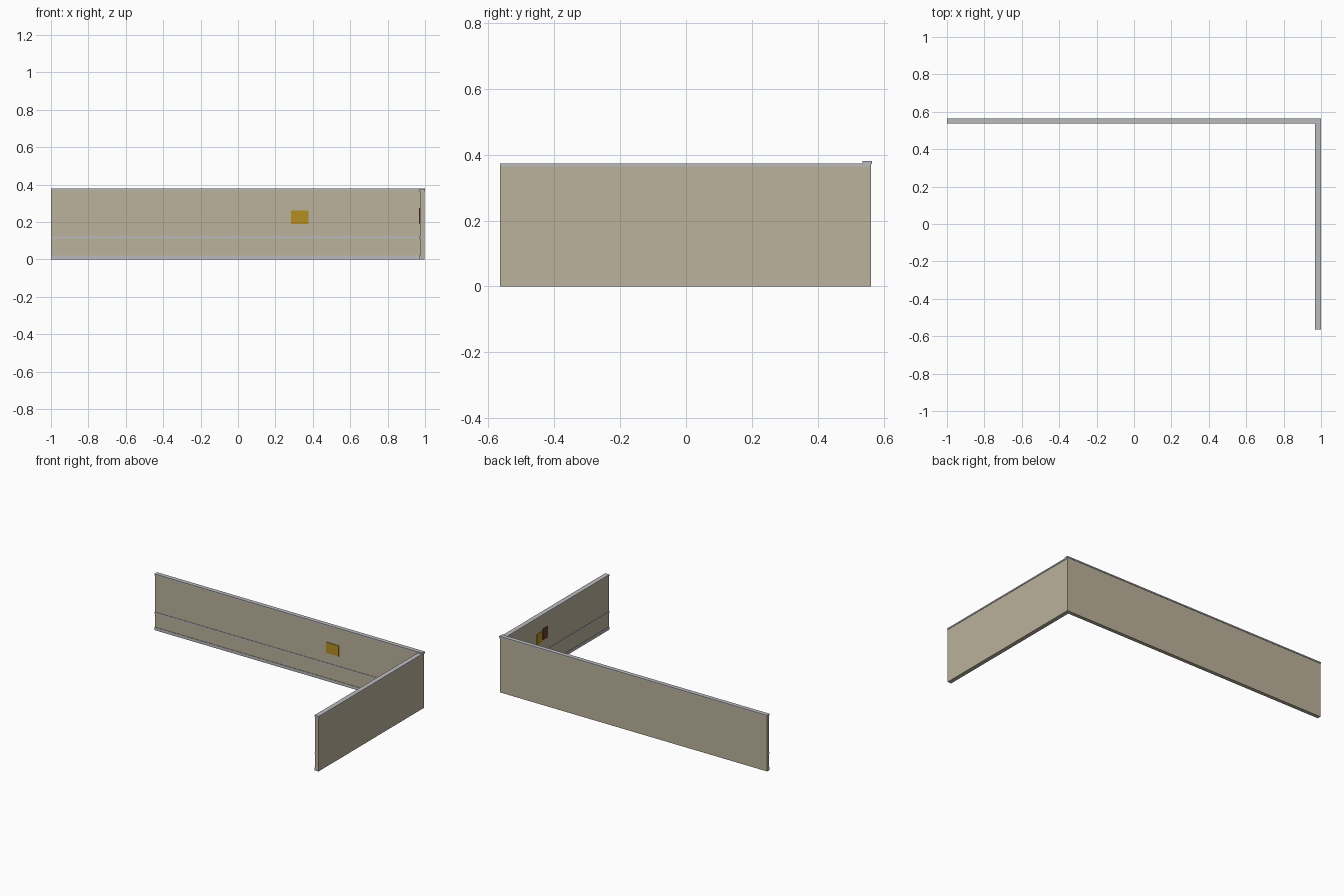
import bpy

if "Cube" in bpy.data.objects:
    bpy.data.objects.remove(bpy.data.objects["Cube"])


def material(name, rgb):
    m = bpy.data.materials.new(name)
    m.diffuse_color = (*rgb, 1)
    m.use_nodes = True
    m.node_tree.nodes["Principled BSDF"].inputs["Base Color"].default_value = m.diffuse_color
    return m


beige = material("wall beige", (0.50, 0.445, 0.335))
grey = material("trim grey", (0.50, 0.50, 0.51))
gold = material("gold", (0.46, 0.27, 0.015))
brown = material("dark brown", (0.13, 0.045, 0.025))


def box(name, mat, x, y, z):
    """Box given as (min, max) on each axis."""
    bpy.ops.mesh.primitive_cube_add(size=1, location=[(a + b) / 2 for a, b in (x, y, z)])
    ob = bpy.context.object
    ob.name = name
    ob.scale = [b - a for a, b in (x, y, z)]
    bpy.ops.object.transform_apply(location=False, rotation=False, scale=True)
    ob.data.materials.append(mat)
    return ob


# walls meeting in the back right corner
box("back_wall", beige, (-1, 0.975), (0.54, 0.562), (0, 0.372))
box("right_wall", beige, (0.972, 0.997), (-0.565, 0.562), (0, 0.365))

# caps along the wall tops
box("back_cap", grey, (-1, 1), (0.536, 0.565), (0.371, 0.380))
box("right_cap", grey, (0.968, 1), (-0.565, 0.562), (0.364, 0.373))

# baseboards and chair rails along the inner faces
for name, z in (("baseboard", (0, 0.02)), ("chair_rail", (0.113, 0.122))):
    box("back_" + name, grey, (-1, 0.972), (0.537, 0.541), z)
    box("right_" + name, grey, (0.969, 0.973), (-0.565, 0.54), z)

# pictures hung on the inner faces
box("back_picture", gold, (0.283, 0.376), (0.536, 0.541), (0.19, 0.262))
box("right_picture", gold, (0.968, 0.973), (0.147, 0.205), (0.19, 0.262))
box("right_dark_picture", brown, (0.968, 0.973), (0.09, 0.143), (0.20, 0.275))
